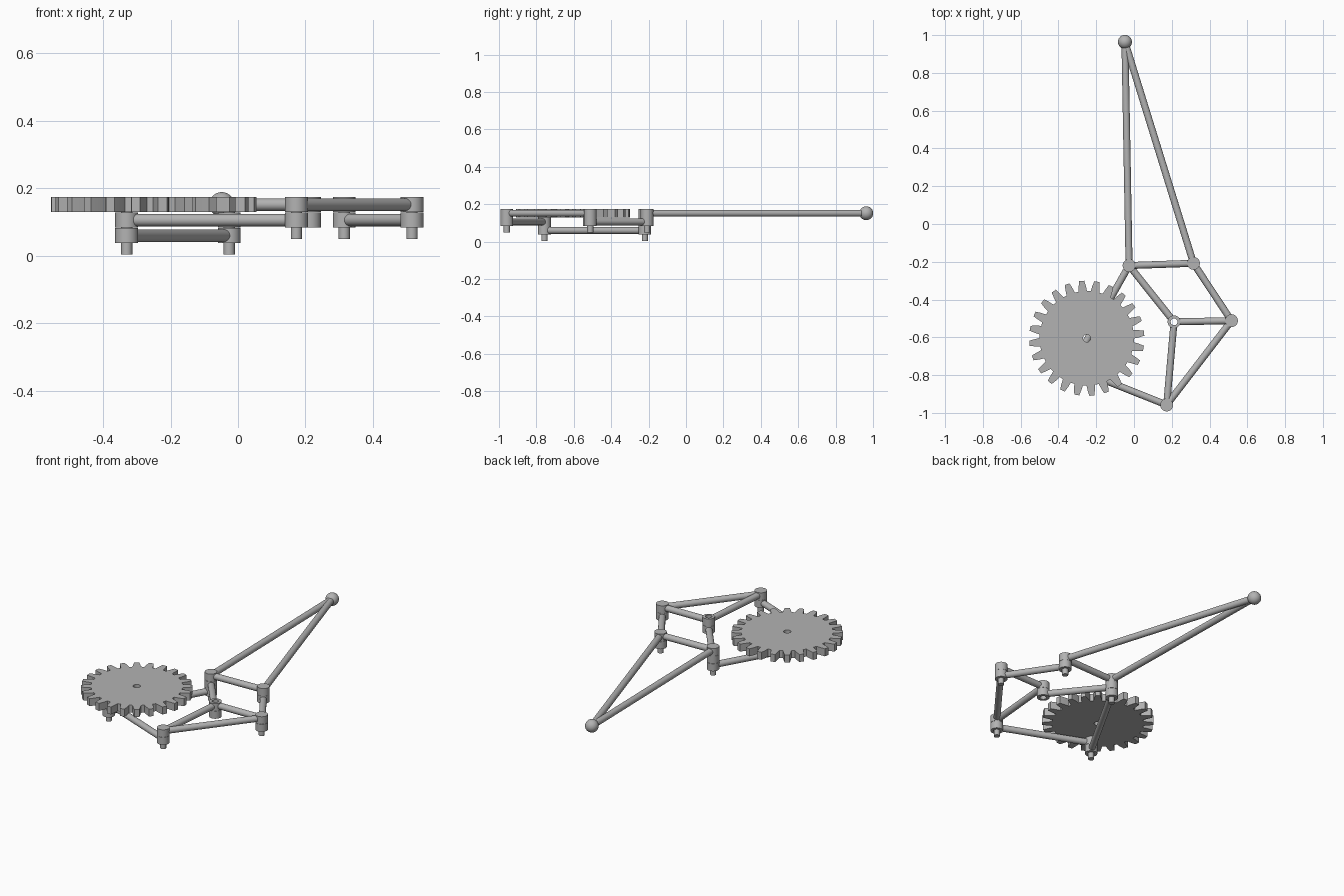
import bpy, bmesh, math
from mathutils import Vector

cube = bpy.data.objects.get("Cube")
if cube:
    bpy.data.objects.remove(cube)

grey = bpy.data.materials.new("plain grey")
grey.use_nodes = True
colour = (0.45, 0.45, 0.45, 1)
grey.diffuse_color = colour
grey.node_tree.nodes["Principled BSDF"].inputs["Base Color"].default_value = colour

# Joint positions seen from above
foot = (-0.048, 0.964)
knee = (-0.026, -0.22)
ankle = (0.315, -0.208)
hip = (0.516, -0.512)
pivot = (0.212, -0.518)
top = (0.173, -0.958)
crank = (-0.33, -0.757)
gear_centre = (-0.25, -0.605)

# Three stacked layers of links
LEVEL = {1: 0.06, 2: 0.106, 3: 0.152}
HALF = 0.0225
BOSS, HOLE, PIN, ROD = 0.034, 0.018, 0.0165, 0.0185


def finish(name, bm):
    bmesh.ops.recalc_face_normals(bm, faces=bm.faces)
    mesh = bpy.data.meshes.new(name)
    bm.to_mesh(mesh)
    bm.free()
    mesh.materials.append(grey)
    obj = bpy.data.objects.new(name, mesh)
    bpy.context.collection.objects.link(obj)
    bpy.ops.object.select_all(action="DESELECT")
    obj.select_set(True)
    bpy.context.view_layer.objects.active = obj
    bpy.ops.object.shade_smooth_by_angle(angle=math.radians(35))
    return obj


def polar(r, a):
    return (r * math.cos(a), r * math.sin(a))


def tube(name, centre, outer, inner, z0, z1):
    """Closed prism with a matching inner loop as its hole."""
    bm = bmesh.new()
    loops = [[bm.verts.new((centre[0] + x, centre[1] + y, z)) for x, y in pts]
             for pts, z in ((outer, z0), (outer, z1), (inner, z1), (inner, z0))]
    n = len(outer)
    for k in range(4):
        a, b = loops[k], loops[(k + 1) % 4]
        for i in range(n):
            j = (i + 1) % n
            bm.faces.new((a[i], a[j], b[j], b[i]))
    return finish(name, bm)


def ring(name, centre, level):
    angles = [math.tau * i / 40 for i in range(40)]
    z = LEVEL[level]
    tube(name, centre, [polar(BOSS, a) for a in angles],
         [polar(HOLE, a) for a in angles], z - HALF, z + HALF)


def cylinder(name, p, q, radius):
    p, q = Vector(p), Vector(q)
    bm = bmesh.new()
    bmesh.ops.create_cone(bm, cap_ends=True, segments=40, radius1=radius,
                          radius2=radius, depth=(q - p).length)
    bm.transform(Vector((0, 0, 1)).rotation_difference(q - p).to_matrix().to_4x4())
    bmesh.ops.translate(bm, verts=bm.verts, vec=(p + q) / 2)
    return finish(name, bm)


def post(name, centre, radius, z0, z1):
    cylinder(name, (*centre, z0), (*centre, z1), radius)


def rod(name, a, b, level):
    """Round bar between two joints, stopping short of the pin holes."""
    p, q = Vector((*a, LEVEL[level])), Vector((*b, LEVEL[level]))
    gap = (q - p).normalized() * 0.026
    cylinder(name, p + gap, q - gap, ROD)


# Link bars
for name, a, b, level in (
        ("lower_crank_rod", crank, knee, 1),
        ("upper_crank_rod", crank, top, 2),
        ("knee_link", pivot, knee, 2),
        ("hip_link", hip, ankle, 2),
        ("upper_triangle_base", pivot, hip, 3),
        ("upper_triangle_inner", pivot, top, 3),
        ("upper_triangle_outer", top, hip, 3),
        ("lower_triangle_base", knee, ankle, 3),
        ("lower_triangle_inner", knee, foot, 3),
        ("lower_triangle_outer", ankle, foot, 3)):
    rod(name, a, b, level)

# Drilled bosses at the link ends
for name, joint, levels in (
        ("crank", crank, (1, 2)), ("knee", knee, (1, 2)), ("top", top, (2,)),
        ("hip", hip, (2,)), ("ankle", ankle, (2,)), ("pivot", pivot, (2, 3))):
    for level in levels:
        ring(f"{name}_boss_{level}", joint, level)

# Solid cap bosses with pins reaching down through the rings
for name, joint, bottom in (("knee", knee, 0.004), ("top", top, 0.05),
                            ("hip", hip, 0.05), ("ankle", ankle, 0.05)):
    post(f"{name}_cap", joint, BOSS, LEVEL[3] - HALF, LEVEL[3] + HALF)
    post(f"{name}_pin", joint, PIN, bottom, LEVEL[3])
post("crank_pin", crank, PIN, 0.004, LEVEL[3])

# Foot ball
bm = bmesh.new()
bmesh.ops.create_uvsphere(bm, u_segments=40, v_segments=24, radius=0.037)
bmesh.ops.translate(bm, verts=bm.verts, vec=(*foot, LEVEL[3]))
finish("foot_ball", bm)

# Drive gear with tapered teeth and a centre hole
TEETH = 24
tooth = ((-5.3, 0.25), (-4.0, 0.277), (-2.5, 0.305),
         (2.5, 0.305), (4.0, 0.277), (5.3, 0.25))
profile = [(math.radians(5 + 360 / TEETH * i + a), r)
           for i in range(TEETH) for a, r in tooth]
tube("drive_gear", gear_centre, [polar(r, a) for a, r in profile],
     [polar(0.02, a) for a, r in profile], LEVEL[3] - HALF, LEVEL[3] + HALF)
